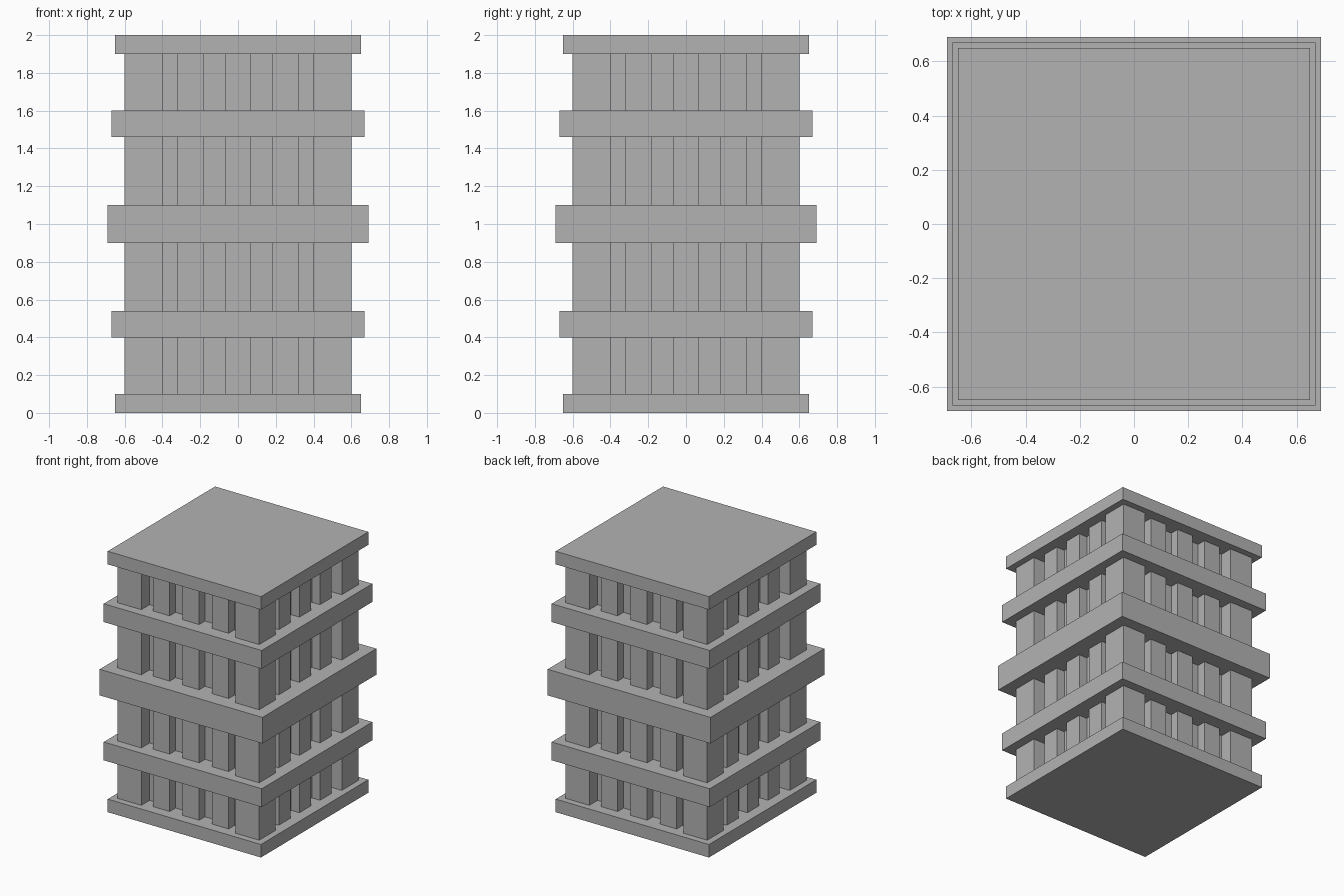
import bpy
import bmesh
from mathutils import Matrix, Vector

cube = bpy.data.objects.get("Cube")
if cube:
    bpy.data.objects.remove(cube, do_unlink=True)

GREY = (0.45, 0.45, 0.45, 1.0)
stone = bpy.data.materials.new("grey_stone")
stone.use_nodes = True
stone.diffuse_color = GREY
stone.node_tree.nodes["Principled BSDF"].inputs["Base Color"].default_value = GREY


def blocks(name, boxes):
    """One object from boxes given as (centre x, centre y, half width, bottom, top)."""
    bm = bmesh.new()
    for x, y, half, z0, z1 in boxes:
        place = Matrix.Translation(Vector((x, y, (z0 + z1) / 2)))
        size = Matrix.Diagonal((2 * half, 2 * half, z1 - z0, 1))
        bmesh.ops.create_cube(bm, size=1, matrix=place @ size)
    mesh = bpy.data.meshes.new(name)
    bm.to_mesh(mesh)
    bm.free()
    mesh.materials.append(stone)
    obj = bpy.data.objects.new(name, mesh)
    bpy.context.collection.objects.link(obj)


# Horizontal slabs: name, half width, bottom, top
slabs = [
    ("base_slab", 0.65, 0.0, 0.1),
    ("lower_band", 0.67, 0.4, 0.54),
    ("middle_band", 0.69, 0.9, 1.1),
    ("upper_band", 0.67, 1.46, 1.6),
    ("top_slab", 0.65, 1.9, 2.0),
]
for name, half, z0, z1 in slabs:
    blocks(name, [(0, 0, half, z0, z1)])

# Each storey between two slabs: recessed core, corner pillars, slim pillars
for level, (below, above) in enumerate(zip(slabs, slabs[1:]), 1):
    z0, z1 = below[3], above[2]
    blocks(f"core_{level}", [(0, 0, 0.5, z0, z1)])
    blocks(f"corner_pillars_{level}",
           [(x, y, 0.1, z0, z1) for x in (-0.5, 0.5) for y in (-0.5, 0.5)])
    slim = []
    for along in (-0.25, 0, 0.25):
        for side in (-0.5, 0.5):
            slim += [(along, side, 0.07, z0, z1), (side, along, 0.07, z0, z1)]
    blocks(f"slim_pillars_{level}", slim)
